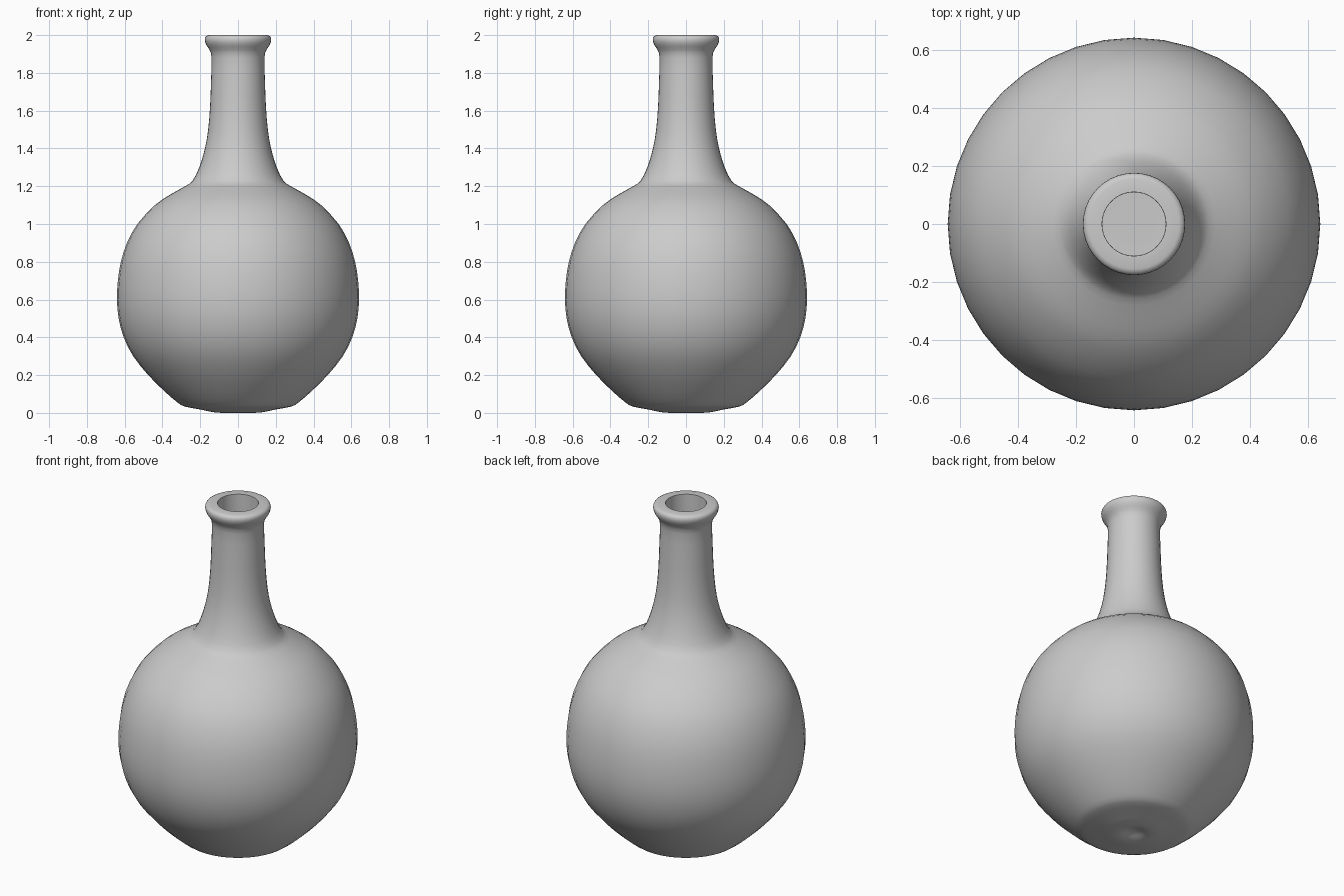
import bpy, bmesh, math

if "Cube" in bpy.data.objects:
    bpy.data.objects.remove(bpy.data.objects["Cube"])

SIDES = 40


def smooth_curve(pts, steps=4):
    """Catmull-Rom resampling of a (radius, z) profile."""
    out = []
    p = [pts[0]] + pts + [pts[-1]]
    for a, b, c, d in zip(p, p[1:], p[2:], p[3:]):
        for k in range(steps):
            t = k / steps
            out.append(tuple(
                0.5 * (2 * b[i] + (c[i] - a[i]) * t
                       + (2 * a[i] - 5 * b[i] + 4 * c[i] - d[i]) * t * t
                       + (3 * b[i] - a[i] - 3 * c[i] + d[i]) * t ** 3)
                for i in (0, 1)))
    return out + [pts[-1]]


def lathe(name, profile):
    bm = bmesh.new()
    rings = []
    for r, z in profile:
        if r < 1e-4:
            rings.append([bm.verts.new((0, 0, z))] * SIDES)
        else:
            rings.append([bm.verts.new((r * math.cos(2 * math.pi * i / SIDES),
                                        r * math.sin(2 * math.pi * i / SIDES), z))
                          for i in range(SIDES)])
    for lo, hi in zip(rings, rings[1:]):
        for i in range(SIDES):
            j = (i + 1) % SIDES
            bm.faces.new(dict.fromkeys((lo[i], lo[j], hi[j], hi[i])))
    bmesh.ops.recalc_face_normals(bm, faces=bm.faces)
    me = bpy.data.meshes.new(name)
    bm.to_mesh(me)
    bm.free()
    ob = bpy.data.objects.new(name, me)
    bpy.context.collection.objects.link(ob)
    bpy.context.view_layer.objects.active = ob
    ob.select_set(True)
    bpy.ops.object.shade_smooth_by_angle(angle=math.radians(40))
    return ob


# Outside: dimpled base, round belly, flared neck, rolled lip
outer = [(0, .02), (.03, .017), (.07, .003), (.12, .002), (.2, .018), (.28, .033),
         (.32, .055), (.39, .115), (.475, .2), (.555, .3), (.605, .4), (.632, .5),
         (.641, .6), (.636, .7), (.62, .8), (.588, .9), (.533, 1.0), (.44, 1.1),
         (.36, 1.155), (.28, 1.2), (.24, 1.23), (.205, 1.3), (.175, 1.4),
         (.158, 1.5), (.148, 1.62), (.143, 1.75), (.14, 1.88), (.15, 1.92),
         (.169, 1.95), (.176, 1.975), (.17, 1.993), (.155, 2.0)]

# Inside: mouth, neck bore, hollow belly, floor
inner = [(.11, 2.0), (.11, 1.7), (.12, 1.5), (.15, 1.35), (.2, 1.23), (.27, 1.16),
         (.41, 1.07), (.55, .88), (.6, .6), (.565, .4), (.44, .22), (.29, .09),
         (.15, .06), (0, .06)]

lathe("round_vase", smooth_curve(outer, 2) + smooth_curve(inner, 2))
